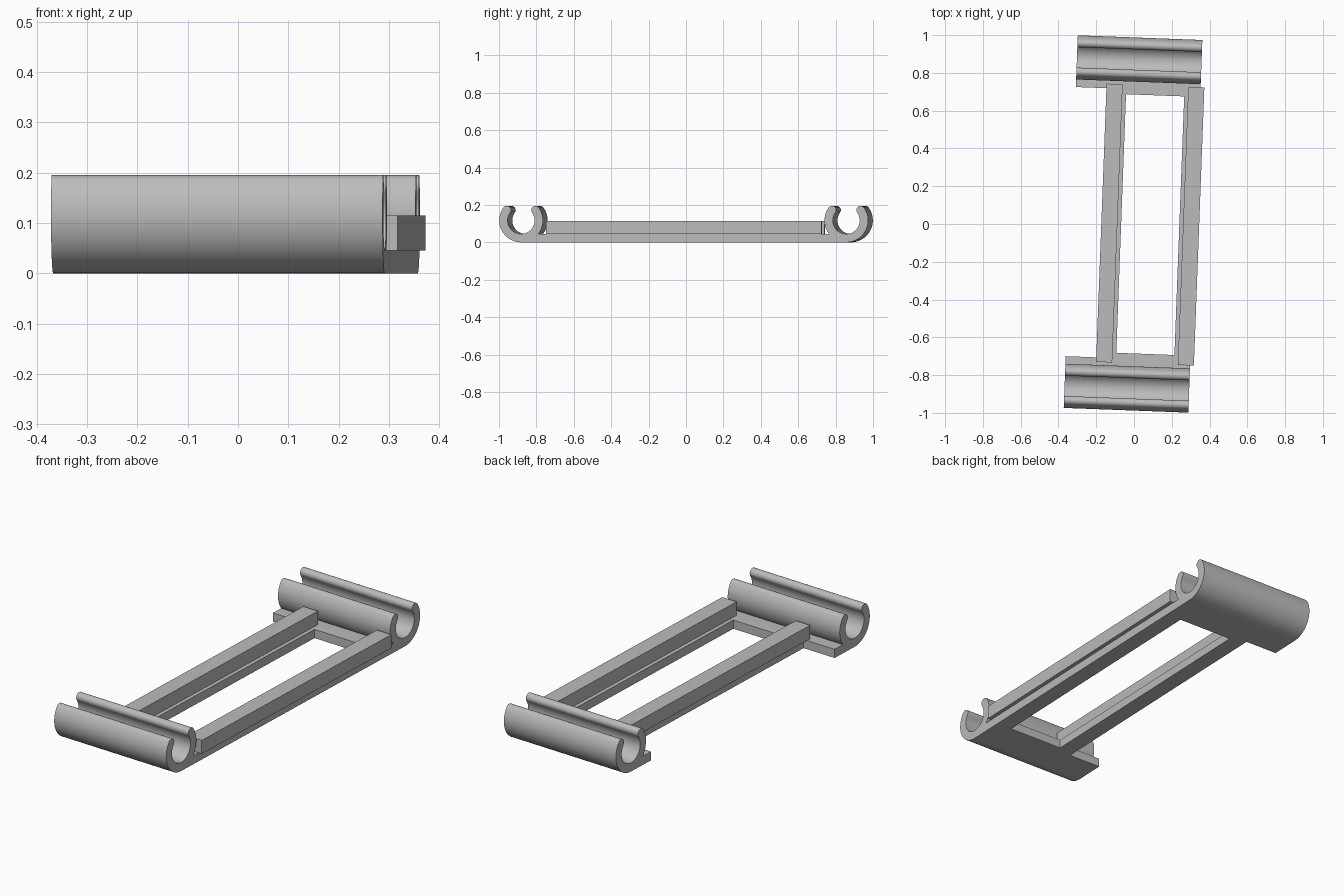
import bpy, bmesh
from math import sin, cos, radians
from mathutils import Matrix

cube = bpy.data.objects.get("Cube")
if cube:
    bpy.data.objects.remove(cube, do_unlink=True)

grey = bpy.data.materials.new("plain grey")
grey.use_nodes = True
colour = (0.5, 0.5, 0.5, 1)
grey.diffuse_color = colour
grey.node_tree.nodes["Principled BSDF"].inputs["Base Color"].default_value = colour

# The whole holder is turned slightly about the vertical
TURN = Matrix.Rotation(radians(-2.16), 4, 'Z')
PLATE = 0.045                      # thickness of plates and clip walls
X_MIN, X_MAX = -0.335, 0.325       # width of the clips
MID = 0.086                        # the two rails mirror about this x
CLIP_Y = 0.87                      # clip centre
R_OUT = 0.117
R_IN = R_OUT - PLATE


def finish(bm, name, smooth=False):
    bmesh.ops.recalc_face_normals(bm, faces=bm.faces)
    mesh = bpy.data.meshes.new(name)
    bm.to_mesh(mesh)
    bm.free()
    mesh.materials.append(grey)
    obj = bpy.data.objects.new(name, mesh)
    bpy.context.scene.collection.objects.link(obj)
    obj.matrix_world = TURN
    if smooth:
        bpy.ops.object.select_all(action='DESELECT')
        obj.select_set(True)
        bpy.context.view_layer.objects.active = obj
        bpy.ops.object.shade_smooth_by_angle(angle=radians(30))
    return obj


def box(name, x0, x1, y0, y1, z0, z1):
    bm = bmesh.new()
    bmesh.ops.create_cube(bm, size=1)
    for v in bm.verts:
        v.co = ((x0 + x1) / 2 + v.co.x * (x1 - x0),
                (y0 + y1) / 2 + v.co.y * (y1 - y0),
                (z0 + z1) / 2 + v.co.z * (z1 - z0))
    return finish(bm, name)


def arc(cu, cz, r, a0, a1, n):
    steps = [radians(a0 + (a1 - a0) * i / n) for i in range(n + 1)]
    return [(cu + r * cos(a), cz + r * sin(a)) for a in steps]


# Open ring with rounded lips and a flat foot pointing inward
def clip_profile(lip=36):
    r_mid, r_cap = (R_OUT + R_IN) / 2, PLATE / 2
    cu, cz = r_mid * cos(radians(lip)), R_OUT + r_mid * sin(radians(lip))
    foot = 0.713 - CLIP_Y
    pts = arc(0, R_OUT, R_OUT, lip, -90, 28)
    pts += [(foot, 0), (foot, PLATE)]
    pts += arc(0, R_OUT, R_OUT, -142, -180 - lip, 16)
    pts += arc(-cu, cz, r_cap, 180 - lip, -lip, 10)[1:]
    pts += arc(0, R_OUT, R_IN, 180 - lip, 360 + lip, 48)[1:]
    pts += arc(cu, cz, r_cap, 180 + lip, lip, 10)[1:-1]
    return pts


def clip(name, side):
    bm = bmesh.new()
    verts = [bm.verts.new((X_MIN, side * (CLIP_Y + u), z)) for u, z in clip_profile()]
    face = bm.faces.new(verts)
    ext = bmesh.ops.extrude_face_region(bm, geom=[face], use_keep_orig=True)
    moved = [g for g in ext["geom"] if isinstance(g, bmesh.types.BMVert)]
    bmesh.ops.translate(bm, verts=moved, vec=(X_MAX - X_MIN, 0, 0))
    finish(bm, name, smooth=True)


for end, side in (("front", -1), ("back", 1)):
    clip(end + "_clip", side)
    # Strip of plate bridging the rails
    box(end + "_cross_strip", MID - 0.154, MID + 0.154,
        *sorted((side * 0.685, side * 0.713)), 0, PLATE)

# Flat rail bases with a taller bar set outward on each
for hand, side in (("left", 1), ("right", -1)):
    base = sorted((MID + side * 0.154, MID + side * 0.239))
    bar = sorted((MID + side * 0.174, MID + side * 0.259))
    box(hand + "_rail_base", *base, -0.713, 0.713, 0, PLATE)
    box(hand + "_rail_bar", *bar, -0.737, 0.737, PLATE, 0.115)
